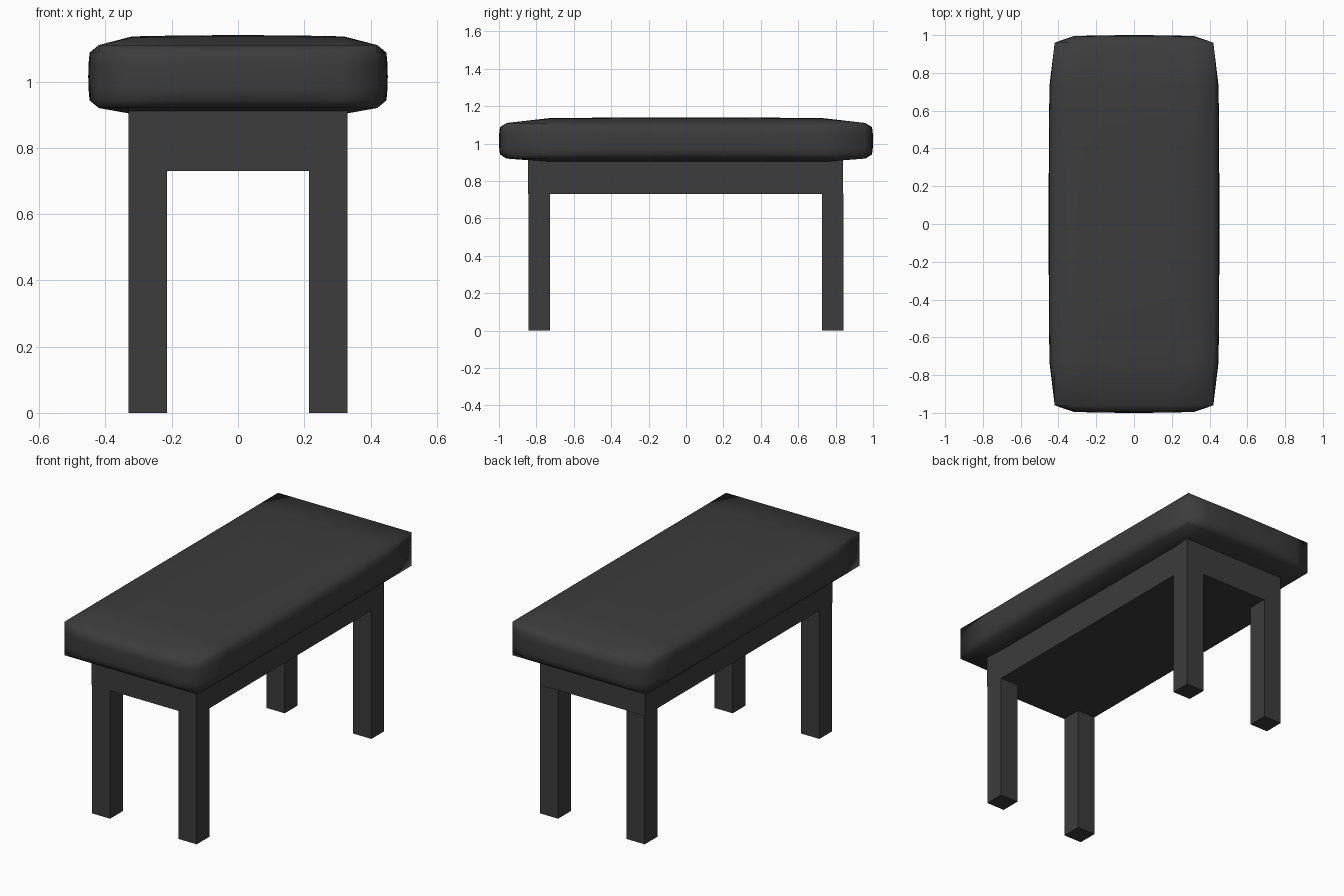
import bpy
import bmesh
from mathutils import Matrix

if "Cube" in bpy.data.objects:
    bpy.data.objects.remove(bpy.data.objects["Cube"])

dark = bpy.data.materials.new("dark_grey")
dark.diffuse_color = (0.045, 0.045, 0.045, 1)
dark.use_nodes = True
dark.node_tree.nodes["Principled BSDF"].inputs["Base Color"].default_value = dark.diffuse_color


def finish(name, bm):
    bmesh.ops.recalc_face_normals(bm, faces=bm.faces)
    mesh = bpy.data.meshes.new(name)
    bm.to_mesh(mesh)
    bm.free()
    obj = bpy.data.objects.new(name, mesh)
    obj.data.materials.append(dark)
    bpy.context.collection.objects.link(obj)
    return obj


def box(name, low, high):
    bm = bmesh.new()
    size = [b - a for a, b in zip(low, high)]
    mid = [(a + b) / 2 for a, b in zip(low, high)]
    bmesh.ops.create_cube(bm, size=1, matrix=Matrix.Translation(mid) @ Matrix.Diagonal((*size, 1)))
    return finish(name, bm)


# Padded seat: a box whose six faces puff outwards between straight edges
half = (0.42, 0.96, 0.095)
puff = (0.032, 0.04, 0.03)
stations = [-1, -0.76, -0.4, 0, 0.4, 0.76, 1]
swell = {1: 0, 0.76: 0.87, 0.4: 0.97, 0: 1}
bm = bmesh.new()
for axis in range(3):
    a, b = [i for i in range(3) if i != axis]
    for side in (-1, 1):
        grid = []
        for u in stations:
            row = []
            for v in stations:
                co = [0, 0, 0]
                co[a], co[b] = u * half[a], v * half[b]
                co[axis] = side * (half[axis] + puff[axis] * swell[abs(u)] * swell[abs(v)])
                row.append(bm.verts.new((co[0], co[1], co[2] + 1.015)))
            grid.append(row)
        for i in range(6):
            for j in range(6):
                bm.faces.new((grid[i][j], grid[i + 1][j], grid[i + 1][j + 1], grid[i][j + 1]))
bmesh.ops.remove_doubles(bm, verts=bm.verts, dist=0.0005)
for f in bm.faces:
    f.smooth = True
    # keep the underside from sagging deeply into the frame
for v in bm.verts:
    if v.co.z < 0.92:
        v.co.z = max(v.co.z, 0.902)
finish("seat_cushion", bm)

# Solid frame block under the cushion
box("seat_frame", (-0.33, -0.845, 0.73), (0.33, 0.84, 0.912))

# Four square legs
for sx, x_name in ((-1, "left"), (1, "right")):
    for sy, y_name in ((-1, "front"), (1, "back")):
        xs = sorted((sx * 0.215, sx * 0.33))
        ys = sorted((sy * 0.727, sy * 0.842))
        box(f"{y_name}_{x_name}_leg", (xs[0], ys[0], 0), (xs[1], ys[1], 0.73))
